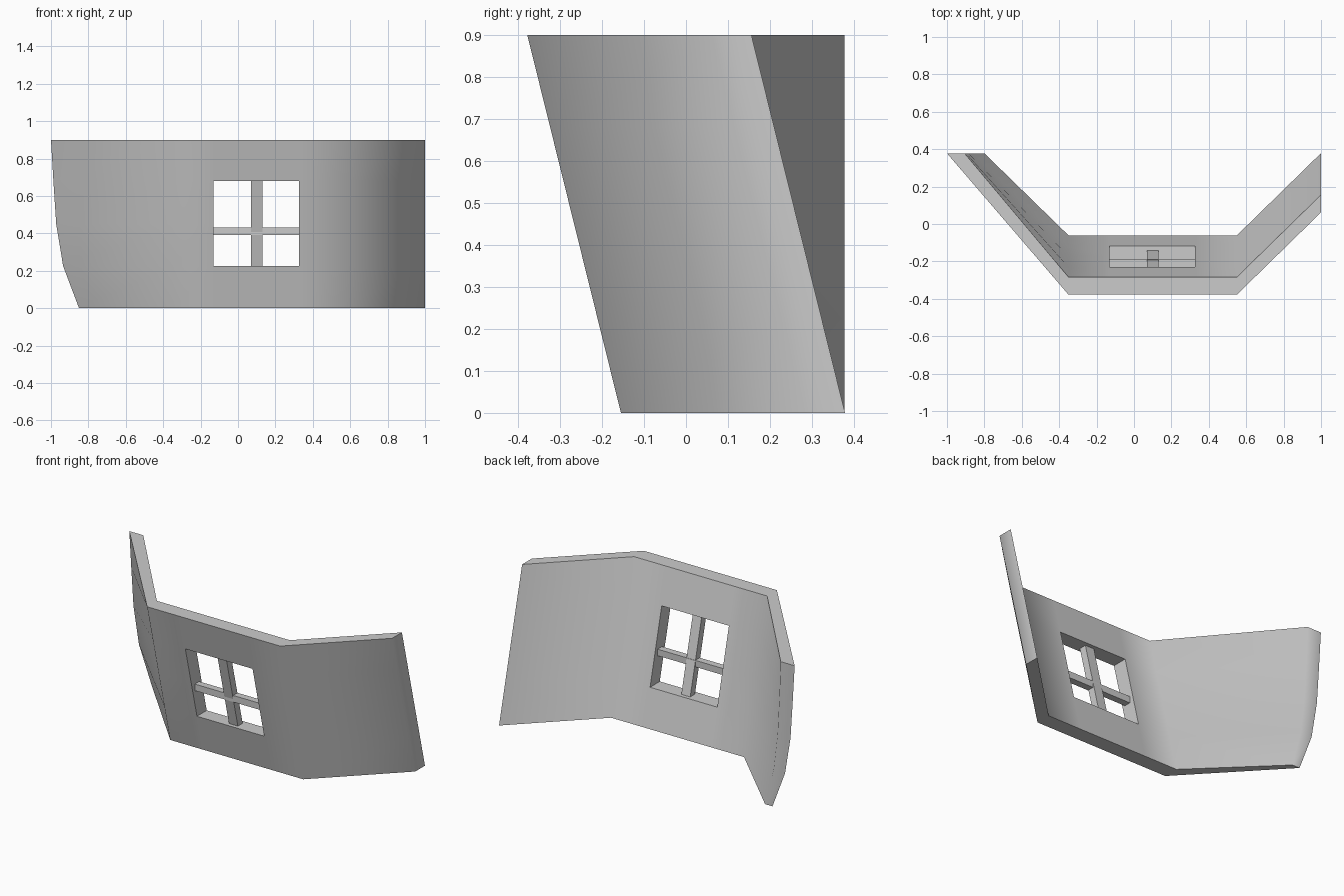
import bpy, bmesh, math

if "Cube" in bpy.data.objects:
    bpy.data.objects.remove(bpy.data.objects["Cube"])

LEAN = 0.2478          # forward (-y) shift per unit of height
THICK = 0.094          # wall thickness along y
rows = [0.0, 0.225, 0.45, 0.68, 0.9]
end_out = [-0.85, -0.935, -0.972, -0.987, -1.0]    # curved left end, outside
end_in = [-0.80, -0.858, -0.885, -0.897, -0.906]   # curved left end, inside
cols = [(-0.35, -0.155), (-0.13, -0.155), (0.325, -0.155), (0.55, -0.155), (1.0, 0.285)]
END_Y = 0.378


def finish(name, bm):
    bmesh.ops.recalc_face_normals(bm, faces=bm.faces[:])
    me = bpy.data.meshes.new(name)
    bm.to_mesh(me)
    bm.free()
    ob = bpy.data.objects.new(name, me)
    bpy.context.collection.objects.link(ob)
    return ob


def box(name, x0, x1, y0, y1, z0, z1, lean=0.0):
    bm = bmesh.new()
    bmesh.ops.create_cube(bm, size=1)
    for v in bm.verts:
        x, y, z = (c + 0.5 for c in v.co)
        h = z0 + z * (z1 - z0)
        v.co = (x0 + x * (x1 - x0), y0 + y * (y1 - y0) - lean * h, h)
    return finish(name, bm)


# Leaning bent wall: front and back skins with a window gap, joined by rims
bm = bmesh.new()
skins = []
for ends, dy in ((end_out, 0.0), (end_in, THICK)):
    skins.append([[bm.verts.new((ends[j], END_Y, z))] +
                  [bm.verts.new((x, y + dy - LEAN * z, z)) for x, y in cols]
                  for j, z in enumerate(rows)])
nr, nc = len(rows) - 1, len(cols)
cells = {(j, i) for j in range(nr) for i in range(nc)} - {(1, 2), (2, 2)}
for j, i in cells:
    ring = [(j, i), (j, i + 1), (j + 1, i + 1), (j + 1, i)]
    for s in skins:
        bm.faces.new([s[a][b] for a, b in ring])
    sides = [(j - 1, i), (j, i + 1), (j + 1, i), (j, i - 1)]
    for k, n in enumerate(sides):
        if n not in cells:
            (a, b), (c, d) = ring[k], ring[(k + 1) % 4]
            o, q = skins
            bm.faces.new([o[a][b], o[c][d], q[c][d], q[a][b]])
wall = finish("wall", bm)
bpy.context.view_layer.objects.active = wall
wall.select_set(True)
bpy.ops.object.shade_smooth_by_angle(angle=math.radians(55))

# Window bars: upright follows the lean, crossbar is level
box("window_upright", 0.07, 0.13, -0.131, -0.085, 0.222, 0.683, LEAN)
box("window_crossbar", -0.132, 0.327, -0.232, -0.190, 0.39, 0.43)
